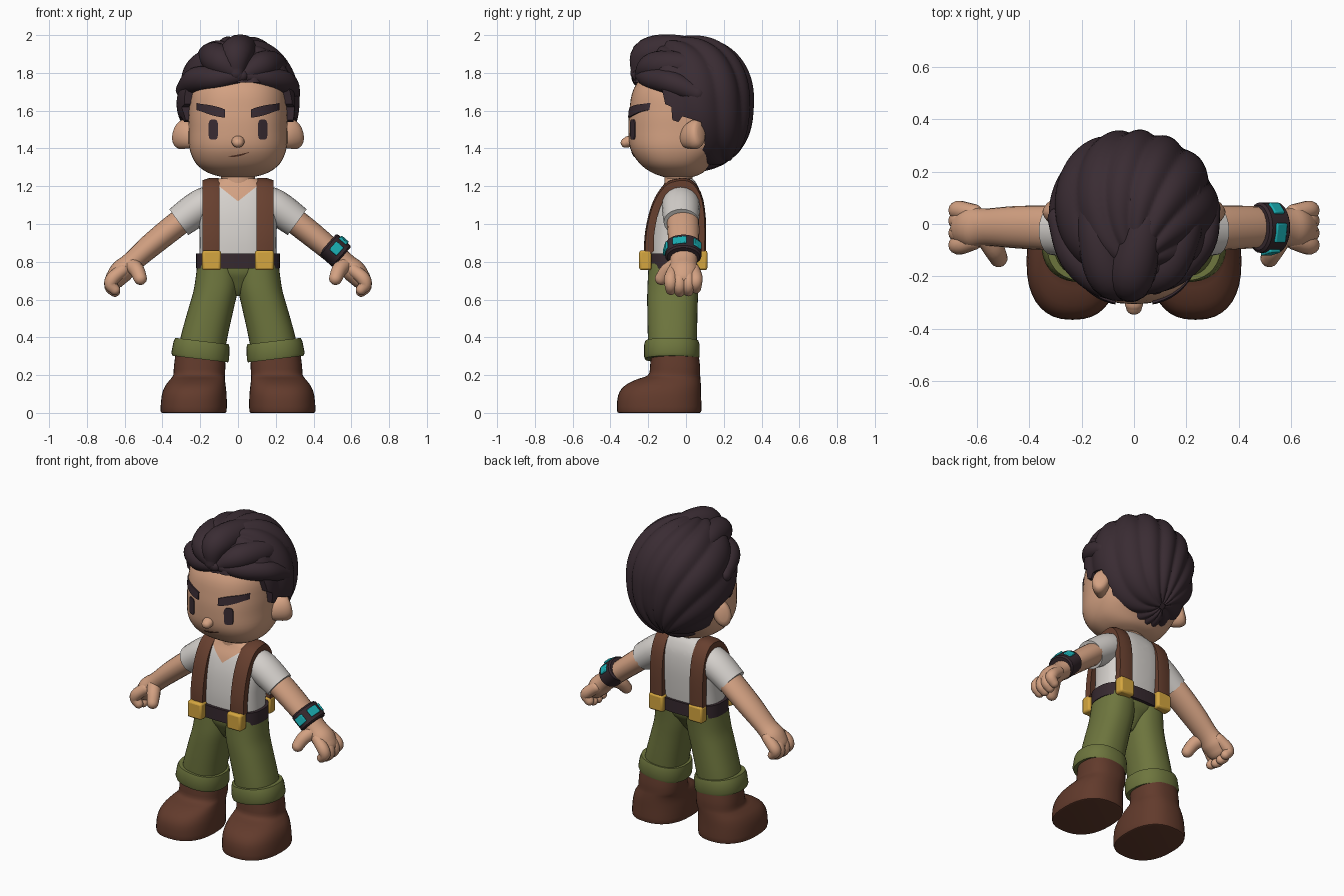
import bpy, bmesh, math
from math import sin, cos, pi, radians
from mathutils import Vector, Matrix
from mathutils.bvhtree import BVHTree

if "Cube" in bpy.data.objects:
    bpy.data.objects.remove(bpy.data.objects["Cube"])


def material(name, *rgb):
    m = bpy.data.materials.new(name)
    m.use_nodes = True
    m.diffuse_color = (*rgb, 1)
    m.node_tree.nodes["Principled BSDF"].inputs["Base Color"].default_value = (*rgb, 1)
    return m


SKIN = material("skin", .65, .355, .222)
HAIR = material("dark_hair", .042, .025, .033)
SHIRT = material("off_white_cloth", .66, .63, .60)
STRAP = material("brown_leather", .135, .05, .028)
BOOT = material("boot_leather", .122, .043, .025)
GREEN = material("olive_cloth", .155, .18, .048)
GOLD = material("yellow_metal", .66, .38, .05)
BELT = material("dark_leather", .037, .022, .028)
TEAL = material("teal_panel", .01, .42, .45)
parts = []


def surface(name, rings, mat):
    """Closed skin over a list of equal-length point rings."""
    bm = bmesh.new()
    loops = [[bm.verts.new(p) for p in ring] for ring in rings]
    n = len(loops[0])
    for a, b in zip(loops, loops[1:]):
        for i in range(n):
            bm.faces.new((a[i], a[(i + 1) % n], b[(i + 1) % n], b[i]))
    bm.faces.new(loops[0][::-1])
    bm.faces.new(loops[-1])
    bmesh.ops.recalc_face_normals(bm, faces=bm.faces[:])
    me = bpy.data.meshes.new(name)
    bm.to_mesh(me)
    bm.free()
    me.materials.append(mat)
    ob = bpy.data.objects.new(name, me)
    bpy.context.collection.objects.link(ob)
    parts.append(ob)
    return ob


def spline(pts, steps):
    """Catmull-Rom samples through tuples of any length."""
    v = [Vector(p) for p in pts]
    v = [v[0]] + v + [v[-1]]
    out = []
    for a, b, c, d in zip(v, v[1:], v[2:], v[3:]):
        for k in range(steps):
            t = k / steps
            out.append(.5 * (2 * b + (c - a) * t + (2 * a - 5 * b + 4 * c - d) * t * t
                             + (3 * b - a - 3 * c + d) * t ** 3))
    return out + [v[-1]]


def power(c, e):
    return math.copysign(abs(c) ** (2 / e), c)


def loft(name, sections, mat, e=2, steps=3, segs=36, tilt=0):
    """Sections are (z, centre x, centre y, half width, half depth)."""
    rings = []
    for z, cx, cy, rx, ry in spline(sections, steps):
        ring = []
        for i in range(segs):
            a = 2 * pi * i / segs
            dx = rx * power(cos(a), e)
            ring.append((cx + dx, cy + ry * power(sin(a), e), z + tilt * dx))
        rings.append(ring)
    return surface(name, rings, mat)


def tube(name, path, mat, flat=1, ref=(0, 1, 0), steps=4, segs=20, rounded=True):
    """Path points are (x, y, z, radius); flat scales the section along ref."""
    s = [(Vector(p[:3]), p[3]) for p in spline(path, steps)]
    t0 = (s[1][0] - s[0][0]).normalized()
    t1 = (s[-1][0] - s[-2][0]).normalized()
    if rounded:
        ends = [radians(a) for a in (82, 60, 40, 20)]
        (p0, r0), (p1, r1) = s[0], s[-1]
        s = ([(p0 - t0 * r0 * sin(a), r0 * cos(a)) for a in ends] + s
             + [(p1 + t1 * r1 * sin(a), r1 * cos(a)) for a in reversed(ends)])
    rings = []
    for i, (p, r) in enumerate(s):
        t = (s[min(i + 1, len(s) - 1)][0] - s[max(i - 1, 0)][0]).normalized()
        b = Vector(ref)
        b = (b - t * b.dot(t)).normalized()
        n = t.cross(b)
        rings.append([p + r * (n * cos(2 * pi * k / segs) + b * flat * sin(2 * pi * k / segs))
                      for k in range(segs)])
    return surface(name, rings, mat)


def prism(name, outline, sections, mat):
    """Outline in (y, z) swept along x; sections are (x, scale about the chest)."""
    return surface(name, [[(x, -.05 + (y + .05) * k, .95 + (z - .95) * k) for y, z in outline]
                          for x, k in sections], mat)


def box(name, loc, size, mat, axes=Matrix.Identity(3), bevel=.012):
    h = Vector(size) / 2
    rings = [[Vector(loc) + axes @ Vector((a * h.x, b * h.y, c * h.z))
              for a, b in ((-1, -1), (1, -1), (1, 1), (-1, 1))] for c in (-1, 1)]
    ob = surface(name, rings, mat)
    mod = ob.modifiers.new("bevel", "BEVEL")
    mod.width, mod.segments = bevel, 2
    return ob


# Head, neck, nose
head = loft("head", [(1.25, 0, -.04, .09, .08), (1.272, 0, -.045, .16, .135),
                     (1.32, 0, -.055, .222, .19), (1.4, 0, -.04, .257, .255),
                     (1.5, 0, -.02, .262, .285), (1.6, 0, -.01, .262, .29),
                     (1.72, 0, 0, .246, .275), (1.85, 0, 0, .16, .18)], SKIN, e=2.4, steps=4, segs=48)
loft("neck", [(1.12, 0, -.04, .09, .075), (1.3, 0, -.04, .09, .075)], SKIN)
tube("nose", [(0, -.285, 1.445, .026), (0, -.305, 1.436, .03), (0, -.32, 1.43, .026)], SKIN, ref=(1, 0, 0), steps=3,
     flat=1.15)

# Facial features that follow the head surface
tree = BVHTree.FromPolygons([v.co for v in head.data.vertices], [p.vertices for p in head.data.polygons])


def face_strip(name, x0, x1, centre, half, lift, mat, n=10):
    rings = []
    for i in range(n + 1):
        u = i / n
        x, z, h = x0 + (x1 - x0) * u, centre(u), half(u)
        ring = []
        for dz, back in ((-h, 0), (h, 0), (h, 1), (-h, 1)):
            y = tree.ray_cast(Vector((x, -1, z + dz)), Vector((0, 1, 0)))[0].y
            ring.append((x, y + .01 if back else y - lift, z + dz))
        rings.append(ring)
    return surface(name, rings, mat)


face_strip("mouth", -.05, .058, lambda u: 1.358 + .022 * u * u, lambda u: .001 + .004 * sin(pi * u), .004, STRAP)
for s, side in ((1, "left"), (-1, "right")):
    face_strip(side + "_eye", s * .106, s * .156, lambda u: 1.5,
               lambda u: .03 + .023 * (1 - (2 * u - 1) ** 4) ** .5, .006, HAIR)
    face_strip(side + "_eyebrow", s * .07, s * .22, lambda u: 1.585 + .037 * u,
               lambda u: .019 + .007 * sin(pi * min(1, u + .15)), .009, HAIR)
    tube(side + "_ear", [(s * .235, .0, 1.46, .06), (s * .265, .022, 1.468, .072), (s * .293, .05, 1.475, .08),
                         (s * .312, .072, 1.48, .068), (s * .319, .08, 1.482, .04)],
         SKIN, flat=.66, rounded=False, steps=3)

# Hair mass: ridged locks fan out from the forehead and gather at the nape
front = Vector((.06, -.6, .8)).normalized()
u_ax = Vector((1, 0, 0)).cross(front).normalized()
v_ax = front.cross(u_ax)
rings = []
for i in range(51):
    th = .06 + (pi - .12) * i / 50
    ring = []
    for j in range(168):
        ph = 2 * pi * j / 168
        q = front * cos(th) + sin(th) * (u_ax * cos(ph) + v_ax * sin(ph))
        e = 2.1 if q.y > 0 and q.z > 0 else 2.4
        q /= math.sqrt(q.x ** 2 + (abs(q.y) ** e + abs(q.z) ** e) ** (2 / e))
        lobe = abs(sin(6 * (ph + .45 * th + .14 * sin(2 * ph))))
        q *= .962 + .058 * lobe * sin(th) ** .6 + .012 * sin(3 * ph + th)
        ring.append((.32 * q.x, .033 + (.328 if q.y > 0 else .315) * q.y,
                     1.645 + (.355 if q.z > 0 else .368) * q.z))
    rings.append(ring)
hair = surface("hair", rings, HAIR)

# Trim the hairline around forehead, sideburns and ears
cutter = prism("hairline_cutter", [(-.6, 1.745), (-.2, 1.75), (-.13, 1.725), (-.11, 1.635), (-.078, 1.62),
                                   (-.072, 1.55), (-.04, 1.54), (-.02, 1.57), (.08, 1.54), (.1, 1.42),
                                   (.06, 1.34), (.06, 1.1), (-.6, 1.1)], [(-.6, 1), (.6, 1)], HAIR)
cutter.hide_render = True
mod = hair.modifiers.new("hairline", "BOOLEAN")
mod.operation, mod.object, mod.solver = "DIFFERENCE", cutter, "EXACT"
bpy.context.view_layer.objects.active = hair
bpy.ops.object.modifier_apply(modifier="hairline")
parts.remove(cutter)
bpy.data.objects.remove(cutter)

# Swept-back quiff
quiff = [[(.02, -.25, 1.785, .035), (-.11, -.222, 1.772, .06), (-.22, -.12, 1.762, .068), (-.285, .02, 1.71, .045)],
         [(0, -.25, 1.79, .04), (-.09, -.2, 1.86, .083), (-.14, -.04, 1.885, .075), (-.16, .14, 1.85, .05)],
         [(-.01, -.25, 1.8, .045), (-.01, -.2, 1.895, .088), (.03, -.03, 1.92, .079), (.08, .17, 1.88, .05)],
         [(.03, -.235, 1.79, .04), (.12, -.17, 1.835, .075), (.185, -.02, 1.835, .075), (.21, .14, 1.8, .05)],
         [(.02, -.245, 1.785, .03), (.15, -.185, 1.77, .055), (.25, -.07, 1.745, .062), (.285, .06, 1.69, .045)]]
for i, path in enumerate(quiff):
    tube(f"quiff_lock_{i + 1}", path, HAIR, ref=(0, 0, 1), steps=6)

# Shirt with a V neck cut into its front
shirt = loft("shirt", [(.79, 0, -.06, .205, .13), (.92, 0, -.055, .203, .137), (1.05, 0, -.045, .207, .133),
                       (1.15, 0, -.035, .19, .115), (1.21, 0, -.03, .15, .088), (1.24, 0, -.035, .1, .07)],
             SHIRT, e=2.6, steps=4, segs=48)
shirt.data.materials.append(SKIN)
bm = bmesh.new()
bm.from_mesh(shirt.data)
for s in (1, -1):
    bmesh.ops.bisect_plane(bm, geom=bm.verts[:] + bm.edges[:] + bm.faces[:],
                           plane_co=(0, 0, 1.12), plane_no=(.8 * s, 0, -1))
for f in bm.faces:
    c = f.calc_center_median()
    f.material_index = int(c.y < -.04 and c.z > 1.12 + .8 * abs(c.x))
bm.to_mesh(shirt.data)
bm.free()

# Belt, trouser crotch
loft("belt", [(.765, 0, -.06, .222, .15), (.845, 0, -.06, .222, .15)], BELT, e=2.6, steps=1, segs=48)
loft("trouser_crotch", [(.62, 0, -.07, .02, .05), (.65, 0, -.07, .05, .075), (.7, 0, -.067, .1, .105),
                        (.74, 0, -.063, .16, .127), (.79, 0, -.06, .2, .134)], GREEN, e=2.3)

outer = [tuple(p) for p in spline([(-.222, .82), (-.22, .93), (-.198, 1.05), (-.165, 1.14), (-.115, 1.21),
                                   (-.06, 1.238), (.02, 1.238), (.08, 1.165), (.105, 1.03), (.105, .82)], 3)]
inner = [(y + (-.05 - y) * .27, z + (.98 - z) * .2) for y, z in outer]

for s, side in ((1, "left"), (-1, "right")):
    # Braces and buckles
    prism(side + "_brace", outer + inner[::-1],
          [(s * .098, .985), (s * .11, 1), (s * .155, .995), (s * .188, .955)], STRAP)
    box(side + "_front_buckle", (s * .14, -.215, .808), (.1, .065, .105), GOLD)
    box(side + "_back_buckle", (s * .14, .083, .808), (.1, .06, .105), GOLD)
    # Legs, cuffs, boots
    loft(side + "_trouser_leg", [(.3, s * .195, -.072, .122, .125), (.4, s * .18, -.072, .124, .13),
                                 (.55, s * .143, -.072, .12, .133), (.64, s * .12, -.07, .117, .135),
                                 (.71, s * .11, -.066, .115, .136), (.79, s * .105, -.06, .11, .138)],
         GREEN, e=2.3)
    loft(side + "_cuff", [(.285, s * .2, -.075, .135, .13), (.285, s * .2, -.075, .147, .142),
                          (.3, s * .2, -.075, .153, .147), (.36, s * .193, -.075, .148, .147),
                          (.38, s * .19, -.075, .142, .141), (.38, s * .19, -.075, .115, .12)],
         GREEN, e=2.3, steps=1, tilt=s * .12)
    loft(side + "_boot", [(0, s * .235, -.142, .165, .212), (.012, s * .235, -.142, .175, .223),
                          (.09, s * .232, -.14, .172, .22), (.14, s * .226, -.125, .161, .204),
                          (.175, s * .215, -.095, .146, .172), (.2, s * .206, -.063, .137, .138),
                          (.25, s * .203, -.058, .136, .132), (.32, s * .2, -.06, .13, .125)],
         BOOT, e=2.4, steps=3)
    # Sleeves, arms and hands
    tube(side + "_sleeve", [(s * .11, -.03, 1.13, .085), (s * .2, -.027, 1.09, .092), (s * .313, -.025, 1.01, .085)],
         SHIRT, flat=1.1, rounded=False)
    tube(side + "_arm", [(s * .24, -.02, 1.06, .064), (s * .33, -.015, .993, .067), (s * .46, -.012, .888, .063),
                         (s * .565, -.012, .795, .056), (s * .615, -.013, .75, .062), (s * .645, -.015, .715, .055)],
         SKIN, flat=1.27)
    for name, y, drop in (("index", -.08, .01), ("middle", -.034, 0), ("ring", .012, .003), ("little", .052, .018)):
        tube(f"{side}_{name}_finger", [(s * .61, y * .8, .755, .034), (s * .66, y, .715, .036),
                                       (s * .674, y, .67 + drop, .034), (s * .652, y, .642 + drop, .028)],
             SKIN, segs=14)
    tube(side + "_thumb", [(s * .565, -.045, .785, .042), (s * .535, -.095, .755, .04), (s * .517, -.13, .712, .035)],
         SKIN, segs=14)

# Wristband with teal panels on the left arm
axis, up, fwd = Vector((.75, 0, -.66)).normalized(), Vector((.66, 0, .75)).normalized(), Vector((0, 1, 0))
mid = Vector((.513, -.014, .86))
ends = [mid + axis * d for d in (-.052, -.043, .043, .052)]
tube("wristband", [(*p, r) for p, r in zip(ends, (.066, .074, .074, .066))], BELT, flat=1.3,
     steps=1, segs=28, rounded=False)
for i, (deg, width) in enumerate(((-80, .06), (-12, .075), (50, .052))):
    a = radians(deg)
    normal = (up * cos(a) / .074 + fwd * sin(a) / .096).normalized()
    axes = Matrix((axis, normal.cross(axis), normal)).transposed()
    box(f"wristband_panel_{i + 1}", mid + up * cos(a) * .073 + fwd * sin(a) * .096, (.052, width, .014),
        TEAL, axes, bevel=.005)

# Smooth shading with sharp creases kept
bpy.ops.object.select_all(action="DESELECT")
for ob in parts:
    ob.select_set(True)
bpy.context.view_layer.objects.active = parts[0]
bpy.ops.object.shade_smooth_by_angle(angle=radians(40))
